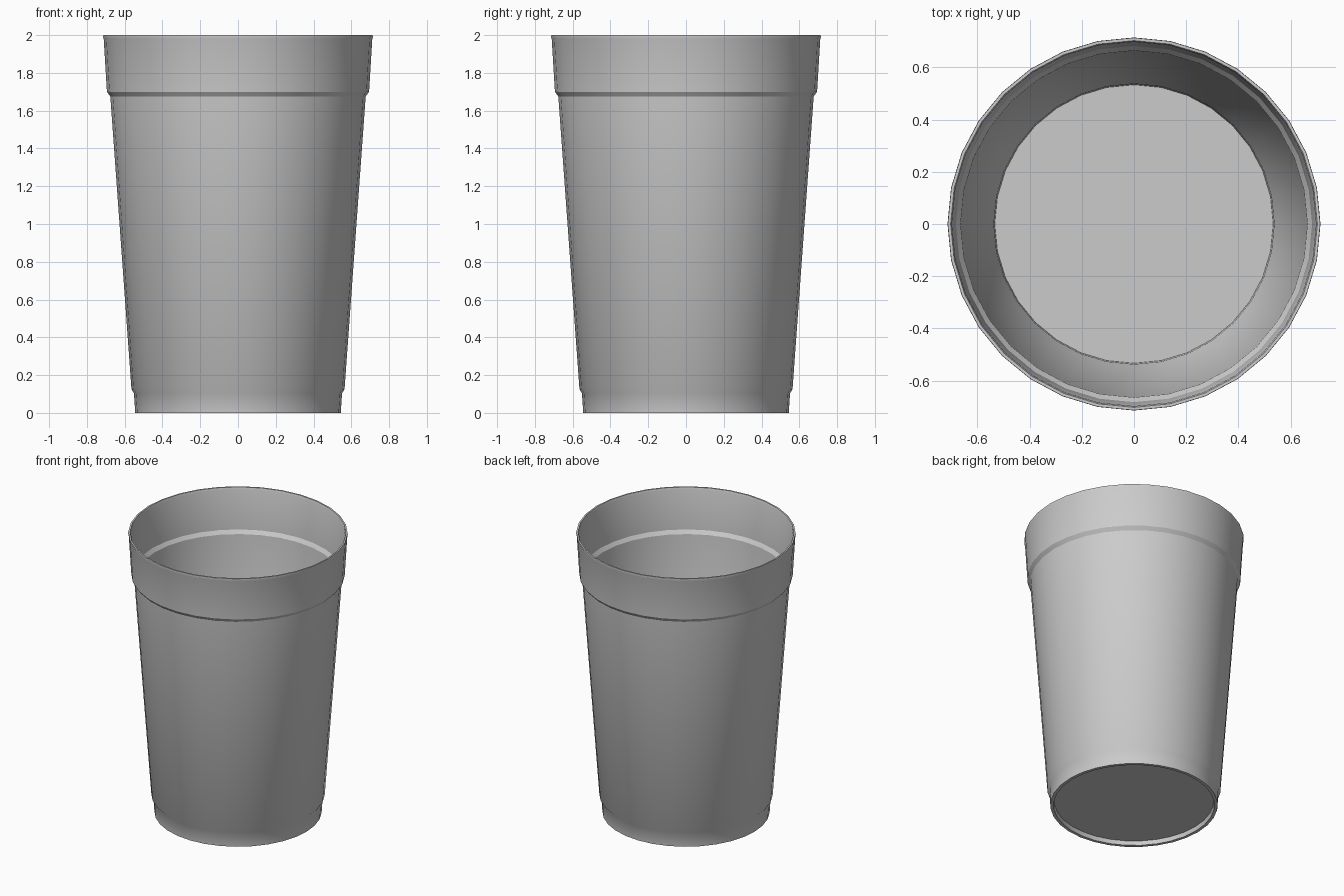
import bpy, bmesh, math

if "Cube" in bpy.data.objects:
    bpy.data.objects.remove(bpy.data.objects["Cube"])

SIDES = 32


def lathe(name, profile):
    """Spin an (r, z) profile round the z axis; r = 0 closes at a pole."""
    bm = bmesh.new()
    verts = [bm.verts.new((r, 0, z)) for r, z in profile]
    edges = [bm.edges.new(pair) for pair in zip(verts, verts[1:])]
    bmesh.ops.spin(bm, geom=verts + edges, cent=(0, 0, 0), axis=(0, 0, 1),
                   angle=2 * math.pi, steps=SIDES, use_duplicate=False)
    bmesh.ops.remove_doubles(bm, verts=bm.verts, dist=1e-4)
    bmesh.ops.recalc_face_normals(bm, faces=bm.faces)
    mesh = bpy.data.meshes.new(name)
    bm.to_mesh(mesh)
    bm.free()
    obj = bpy.data.objects.new(name, mesh)
    bpy.context.collection.objects.link(obj)
    bpy.context.view_layer.objects.active = obj
    obj.select_set(True)
    bpy.ops.object.shade_smooth_by_angle(angle=math.radians(30))
    return obj


# Cup: recessed underside, stepped outer wall, rim, stepped inner wall, floor
lathe("cup", [
    (0, 0.03), (0.518, 0.03), (0.523, 0.0), (0.544, 0.0),
    (0.551, 0.105), (0.564, 0.125),
    (0.676, 1.675), (0.694, 1.70),
    (0.711, 1.98), (0.714, 1.99), (0.713, 2.0), (0.702, 2.0), (0.697, 1.985),
    (0.682, 1.705), (0.664, 1.68),
    (0.550, 0.13), (0.537, 0.11),
    (0.533, 0.045), (0, 0.045),
])
